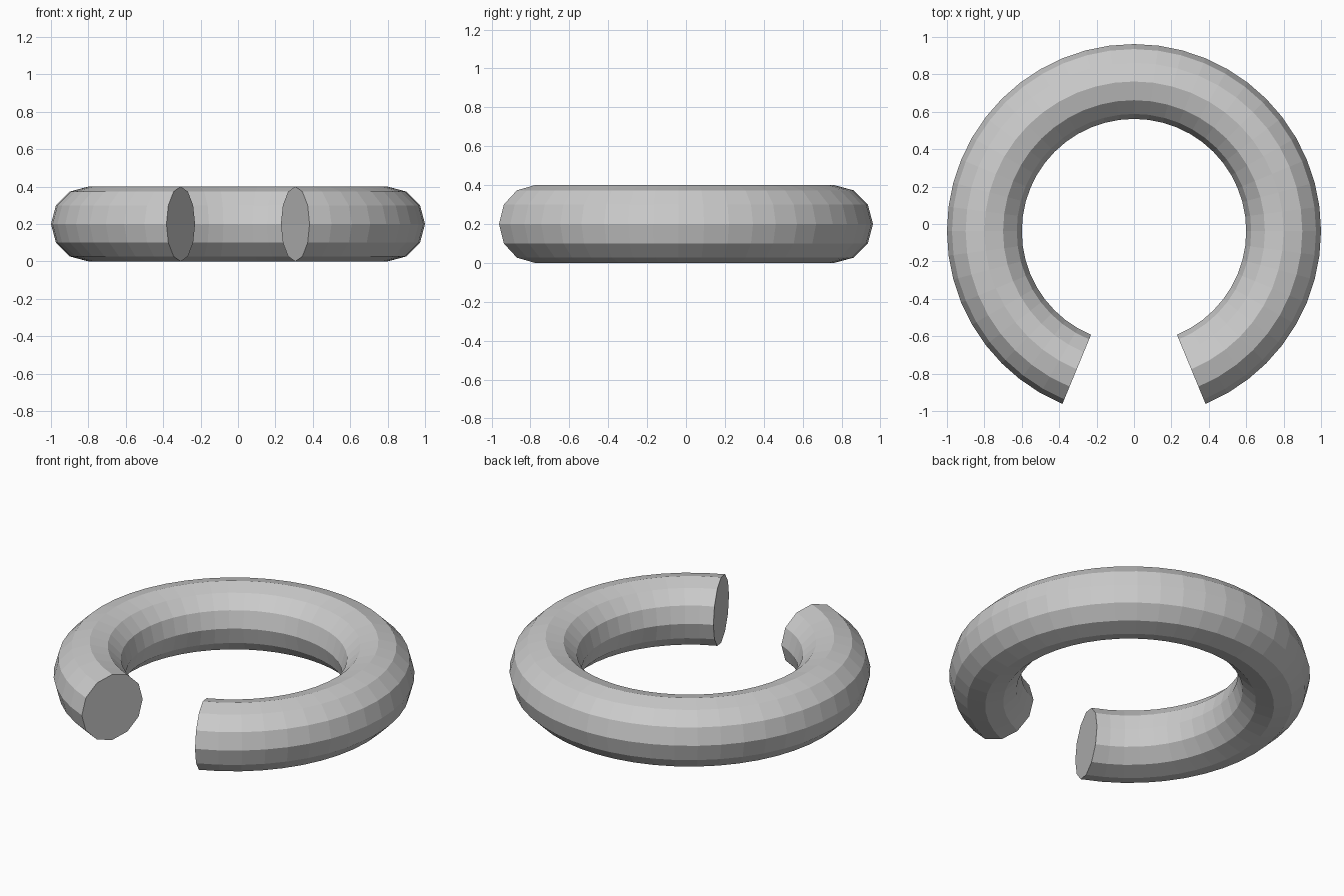
import bpy, bmesh
from math import sin, cos, radians, pi

if "Cube" in bpy.data.objects:
    bpy.data.objects.remove(bpy.data.objects["Cube"])

MAJOR, MINOR = 0.8, 0.2      # ring radius, tube radius
SIDES, SEGMENTS = 12, 42     # tube sides, steps along the arc
HALF_GAP = 22.5              # opening at the front, degrees each side
CENTRE_Y = -0.038

bm = bmesh.new()

# Round sections swept along the open arc
rings = []
for i in range(SEGMENTS + 1):
    a = radians(-90 + HALF_GAP + (360 - 2 * HALF_GAP) * i / SEGMENTS)
    ring = []
    for j in range(SIDES):
        t = 2 * pi * j / SIDES
        r = MAJOR + MINOR * cos(t)
        ring.append(bm.verts.new((r * cos(a), CENTRE_Y + r * sin(a), MINOR + MINOR * sin(t))))
    rings.append(ring)

# Tube walls
for p, q in zip(rings, rings[1:]):
    for j in range(SIDES):
        k = (j + 1) % SIDES
        bm.faces.new((p[j], q[j], q[k], p[k]))

# Flat end caps
bm.faces.new(rings[0])
bm.faces.new(rings[-1])
bmesh.ops.recalc_face_normals(bm, faces=bm.faces)

mesh = bpy.data.meshes.new("open_ring")
bm.to_mesh(mesh)
bm.free()
bpy.context.collection.objects.link(bpy.data.objects.new("open_ring", mesh))
